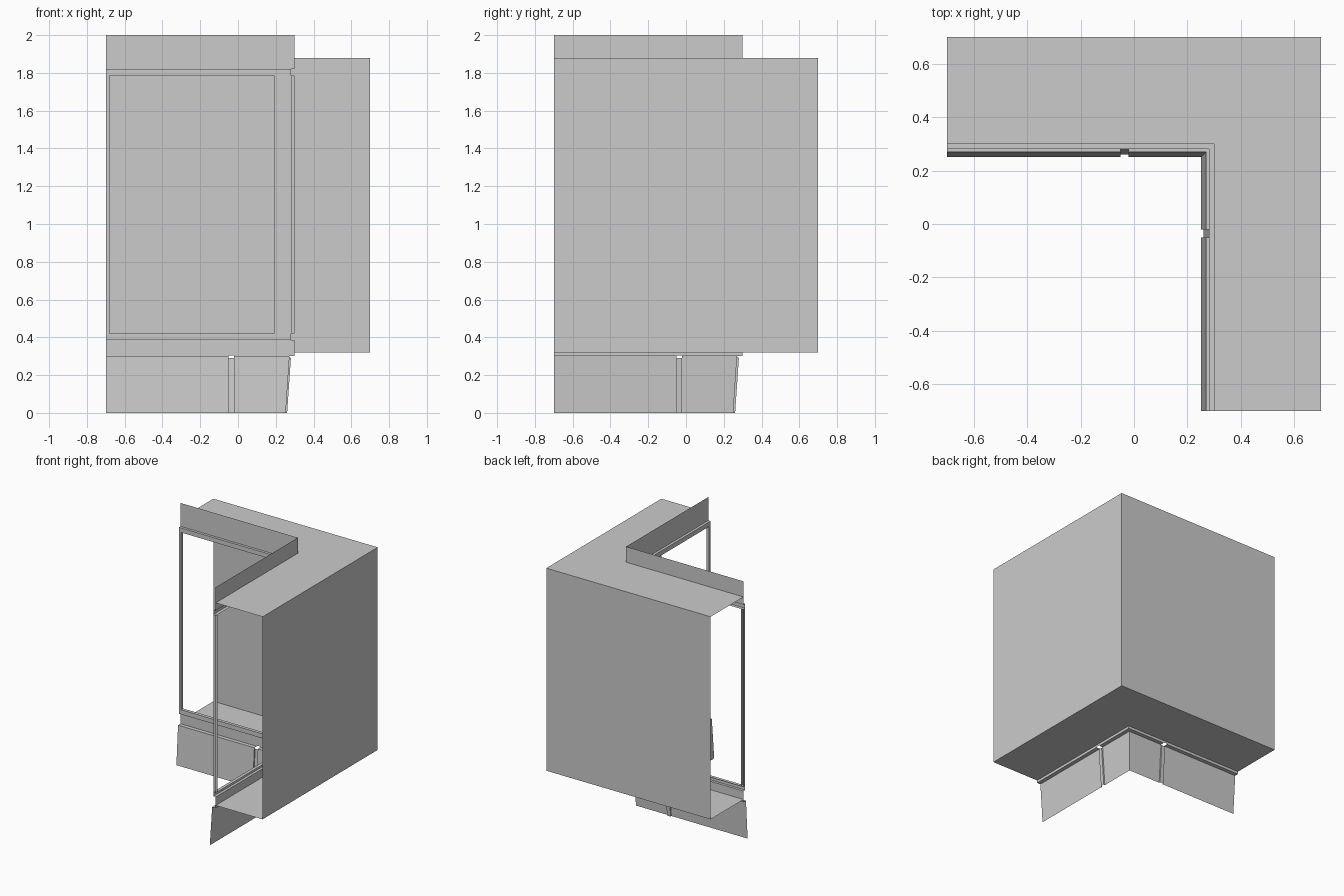
import bpy, bmesh

if "Cube" in bpy.data.objects:
    bpy.data.objects.remove(bpy.data.objects["Cube"])

END = -0.7          # free end of both wings
GL, GR = -0.05, -0.02   # joint in the plinth


def build(name, quads):
    """Each quad is (along, depth, z); it is made for both wings of the corner."""
    bm = bmesh.new()
    for q in quads:
        bm.faces.new([bm.verts.new((s, d, z)) for s, d, z in q])
        bm.faces.new([bm.verts.new((d, s, z)) for s, d, z in reversed(q)])
    bmesh.ops.remove_doubles(bm, verts=bm.verts, dist=1e-5)
    me = bpy.data.meshes.new(name)
    bm.to_mesh(me)
    bm.free()
    ob = bpy.data.objects.new(name, me)
    bpy.context.collection.objects.link(ob)
    return ob


def sweep(profile, a=END, b=None):
    """Run a (depth, z) profile along the wing; b=None mitres it at the corner."""
    return [[(a, d0, z0), (d0 if b is None else b, d0, z0),
             (d1 if b is None else b, d1, z1), (a, d1, z1)]
            for (d0, z0), (d1, z1) in zip(profile, profile[1:])]


def post(section, z0, z1):
    """Raise an (along, depth) section vertically."""
    return [[(s0, d0, z0), (s1, d1, z0), (s1, d1, z1), (s0, d0, z1)]
            for (s0, d0), (s1, d1) in zip(section, section[1:])]


# room shell behind the windows, open at the wing ends
build("room_shell", sweep([(0.3, 0.32), (0.7, 0.32), (0.7, 1.88), (0.3, 1.88)]))

# wall bands with the horizontal window rails
build("lower_band", sweep([(0.3, 0.305), (0.3, 0.385), (0.28, 0.385),
                           (0.28, 0.42), (0.305, 0.42)]))
build("upper_band", sweep([(0.305, 1.785), (0.28, 1.785), (0.28, 1.82),
                           (0.3, 1.82), (0.3, 2.0)]))

# vertical window posts
build("end_post", post([(END, 0.3), (END, 0.28), (-0.68, 0.28), (-0.68, 0.3)],
                       0.42, 1.785))
build("corner_post", post([(0.19, 0.3), (0.19, 0.28), (0.28, 0.28)], 0.42, 1.785))

# leaning plinth panels with their ledge
plinth = [(0.25, 0), (0.27, 0.3), (0.3, 0.3), (0.3, 0.305)]
build("plinth", sweep(plinth, END, GL) + sweep(plinth, GR))

# recessed joint between the plinth panels
sides = [[(s, 0.25, 0), (s, 0.26, 0), (s, 0.28, 0.29), (s, 0.27, 0.3)] for s in (GL, GR)]
sides[1].reverse()
build("plinth_joint", sweep([(0.26, 0), (0.28, 0.29)], GL, GR) + sides)
